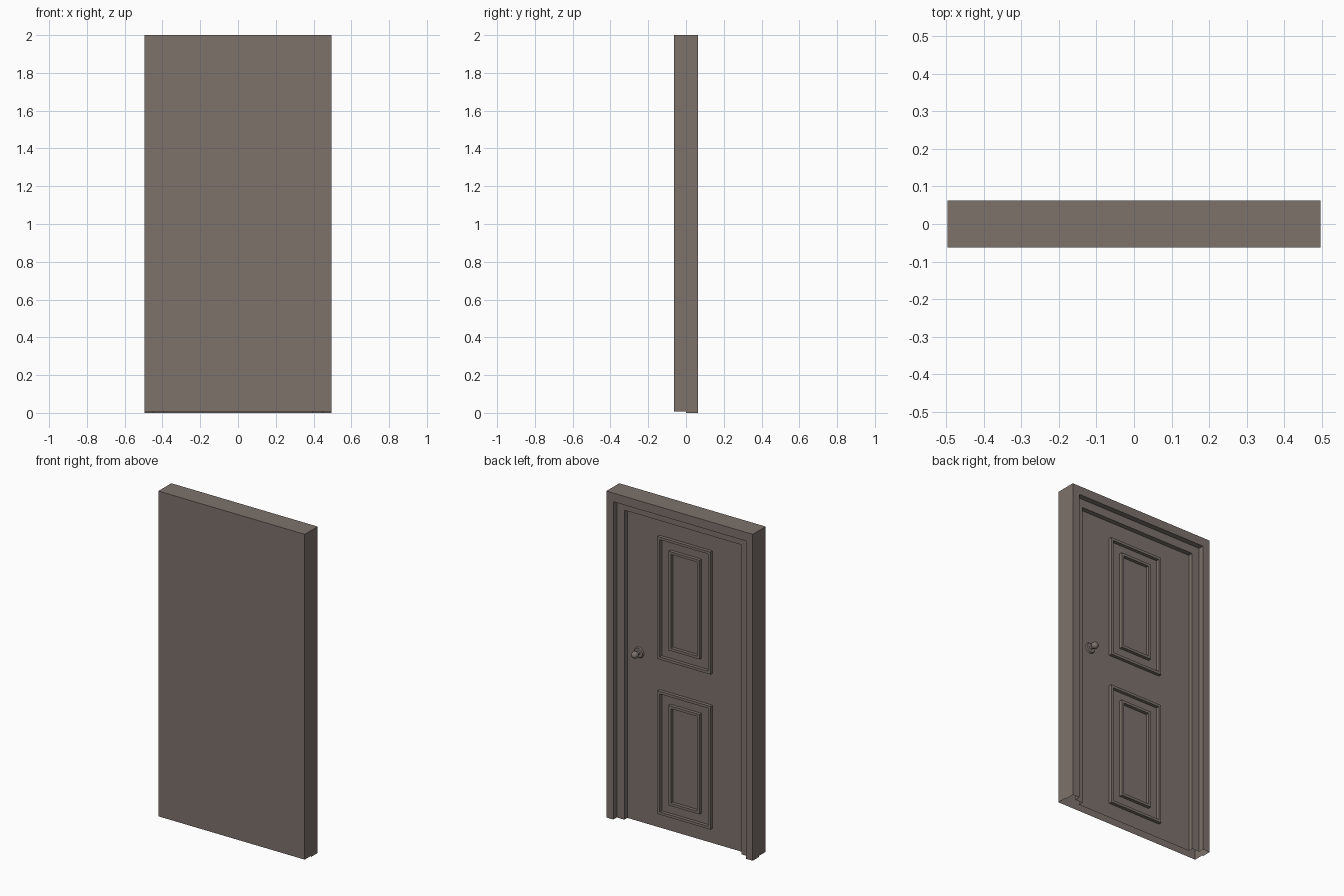
import bpy, bmesh, math
from mathutils import Matrix, Vector

if "Cube" in bpy.data.objects:
    bpy.data.objects.remove(bpy.data.objects["Cube"])

paint = bpy.data.materials.new("taupe_paint")
paint.diffuse_color = (0.205, 0.168, 0.147, 1)
paint.use_nodes = True
paint.node_tree.nodes["Principled BSDF"].inputs["Base Color"].default_value = paint.diffuse_color


def finish(name, bm):
    mesh = bpy.data.meshes.new(name)
    bm.to_mesh(mesh)
    bm.free()
    mesh.materials.append(paint)
    obj = bpy.data.objects.new(name, mesh)
    bpy.context.collection.objects.link(obj)
    return obj


def shell(name, steps, cap_first=False, cap_last=False):
    """Open-bottomed shell through arch-shaped steps (half width, top, y, bottom)."""
    bm = bmesh.new()
    arches = []
    for w, top, y, z0 in steps:
        pts = ((-w, z0), (-w, top), (w, top), (w, z0))
        arches.append([bm.verts.new((x, y, z)) for x, z in pts])
    for a, b in zip(arches, arches[1:]):
        for i in range(3):
            bm.faces.new((a[i], a[i + 1], b[i + 1], b[i]))
    if cap_first:
        bm.faces.new(arches[0][::-1])
    if cap_last:
        bm.faces.new(arches[-1])
    return finish(name, bm)


def ridge(name, w, z0, z1, t=0.016, h=0.02):
    """Raised rectangular moulding on the door leaf."""
    bm = bmesh.new()

    def ring(inset, y):
        a, b, c = w - inset, z0 + inset, z1 - inset
        return [bm.verts.new((x, y, z)) for x, z in ((-a, b), (-a, c), (a, c), (a, b))]

    rings = [ring(0, 0), ring(0, h), ring(t, h), ring(t, 0)]
    for a, b in zip(rings, rings[1:]):
        for i in range(4):
            j = (i + 1) % 4
            bm.faces.new((a[i], a[j], b[j], b[i]))
    return finish(name, bm)


# plain front casing, ending just above the floor
shell("front_casing", [(0.496, 2, -0.0625, 0.007), (0.496, 2, 0, 0.007)], cap_first=True)

# stepped frame and recessed door leaf on the back
shell("frame_and_leaf", [
    (0.496, 2.0, 0.0, 0), (0.496, 2.0, 0.0625, 0),
    (0.449, 1.947, 0.0625, 0), (0.449, 1.947, 0.029, 0),
    (0.398, 1.896, 0.029, 0), (0.398, 1.896, 0.0, 0)], cap_last=True)

# two panels, each with an outer and an inner moulding
for label, lo, hi in (("lower", 0.09, 0.845), ("upper", 1.04, 1.79)):
    ridge(label + "_outer_moulding", 0.18, lo, hi)
    ridge(label + "_inner_moulding", 0.105, lo + 0.073, hi - 0.07)

# door knob: rosette, stem and ball
KX, KZ = 0.318, 1.035
bm = bmesh.new()
turn = Matrix.Rotation(math.radians(-90), 4, 'X')
for r1, r2, y0, y1 in ((0.033, 0.028, 0, 0.007), (0.01, 0.01, 0.006, 0.03)):
    bmesh.ops.create_cone(bm, cap_ends=True, segments=24, radius1=r1, radius2=r2,
                          depth=y1 - y0,
                          matrix=Matrix.Translation((KX, (y0 + y1) / 2, KZ)) @ turn)
bmesh.ops.create_uvsphere(bm, u_segments=24, v_segments=12, radius=0.021,
                          matrix=Matrix.Translation((KX, 0.04, KZ)) @ turn)
knob = finish("door_knob", bm)
bpy.context.view_layer.objects.active = knob
knob.select_set(True)
bpy.ops.object.shade_smooth_by_angle(angle=math.radians(35))
